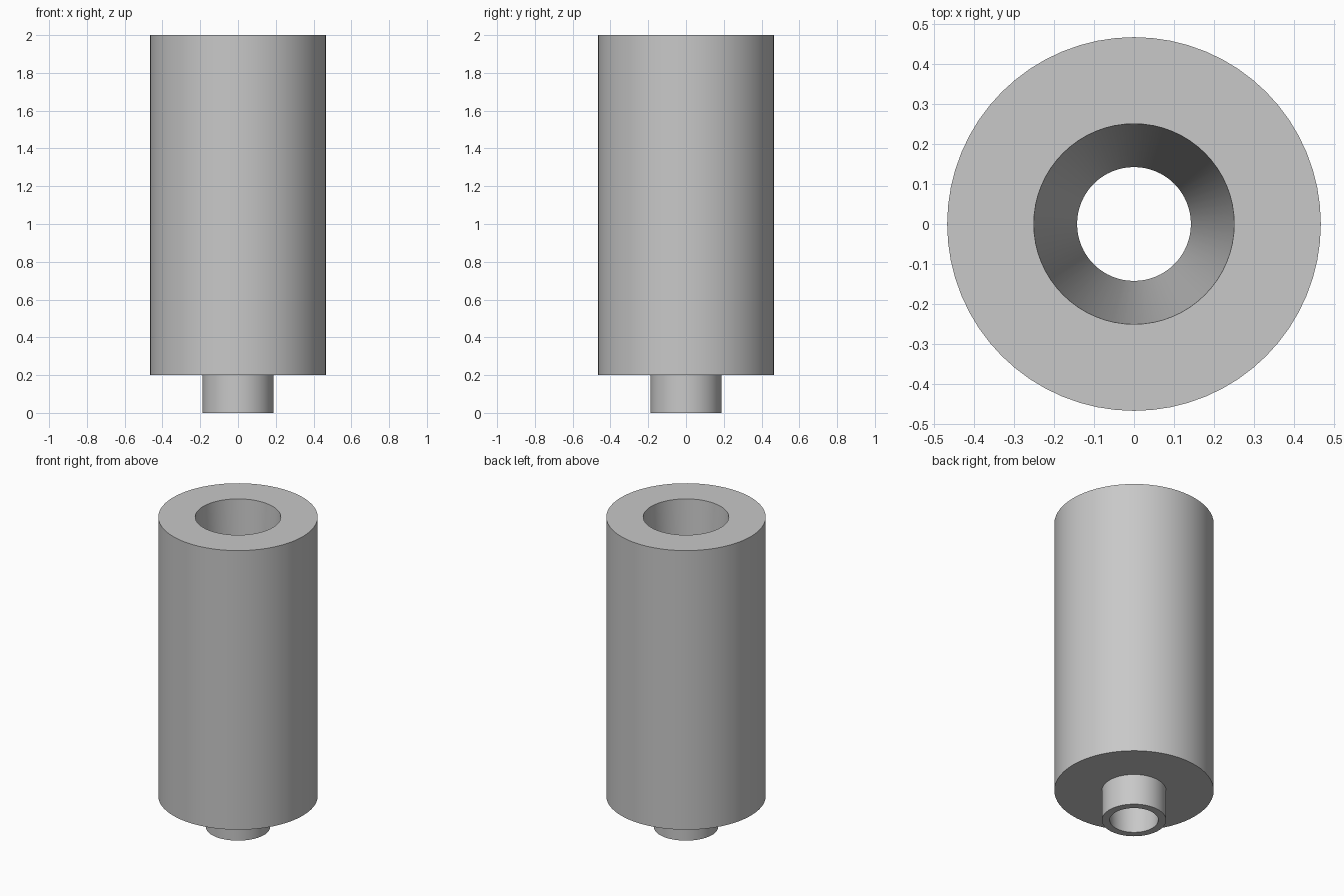
import bpy
import bmesh
import math

cube = bpy.data.objects.get("Cube")
if cube:
    bpy.data.objects.remove(cube, do_unlink=True)

SEGMENTS = 64

grey = bpy.data.materials.new("plain_grey")
grey.use_nodes = True
colour = (0.58, 0.58, 0.58, 1)
grey.diffuse_color = colour
grey.node_tree.nodes["Principled BSDF"].inputs["Base Color"].default_value = colour


def lathe(name, profile, material):
    """Revolve a closed (radius, height) profile around the z axis."""
    bm = bmesh.new()
    rings = []
    for radius, z in profile:
        ring = []
        for i in range(SEGMENTS):
            a = math.tau * i / SEGMENTS
            ring.append(bm.verts.new((radius * math.cos(a), radius * math.sin(a), z)))
        rings.append(ring)
    for k, low in enumerate(rings):
        high = rings[(k + 1) % len(rings)]
        for i in range(SEGMENTS):
            j = (i + 1) % SEGMENTS
            bm.faces.new((low[i], low[j], high[j], high[i]))
    bmesh.ops.recalc_face_normals(bm, faces=bm.faces)
    mesh = bpy.data.meshes.new(name)
    bm.to_mesh(mesh)
    bm.free()
    mesh.materials.append(material)
    obj = bpy.data.objects.new(name, mesh)
    bpy.context.collection.objects.link(obj)
    bpy.ops.object.select_all(action='DESELECT')
    obj.select_set(True)
    bpy.context.view_layer.objects.active = obj
    bpy.ops.object.shade_smooth_by_angle(angle=math.radians(30))
    return obj


# Thick sleeve with a narrow spigot below and a tapered through-bore
lathe("bored_sleeve", [
    (0.142, 0.0),   # bore, bottom
    (0.188, 0.0),   # spigot rim
    (0.188, 0.2),   # shoulder, inner
    (0.466, 0.2),   # shoulder, outer
    (0.466, 2.0),   # top rim
    (0.25, 2.0),    # bore, top
], grey)
